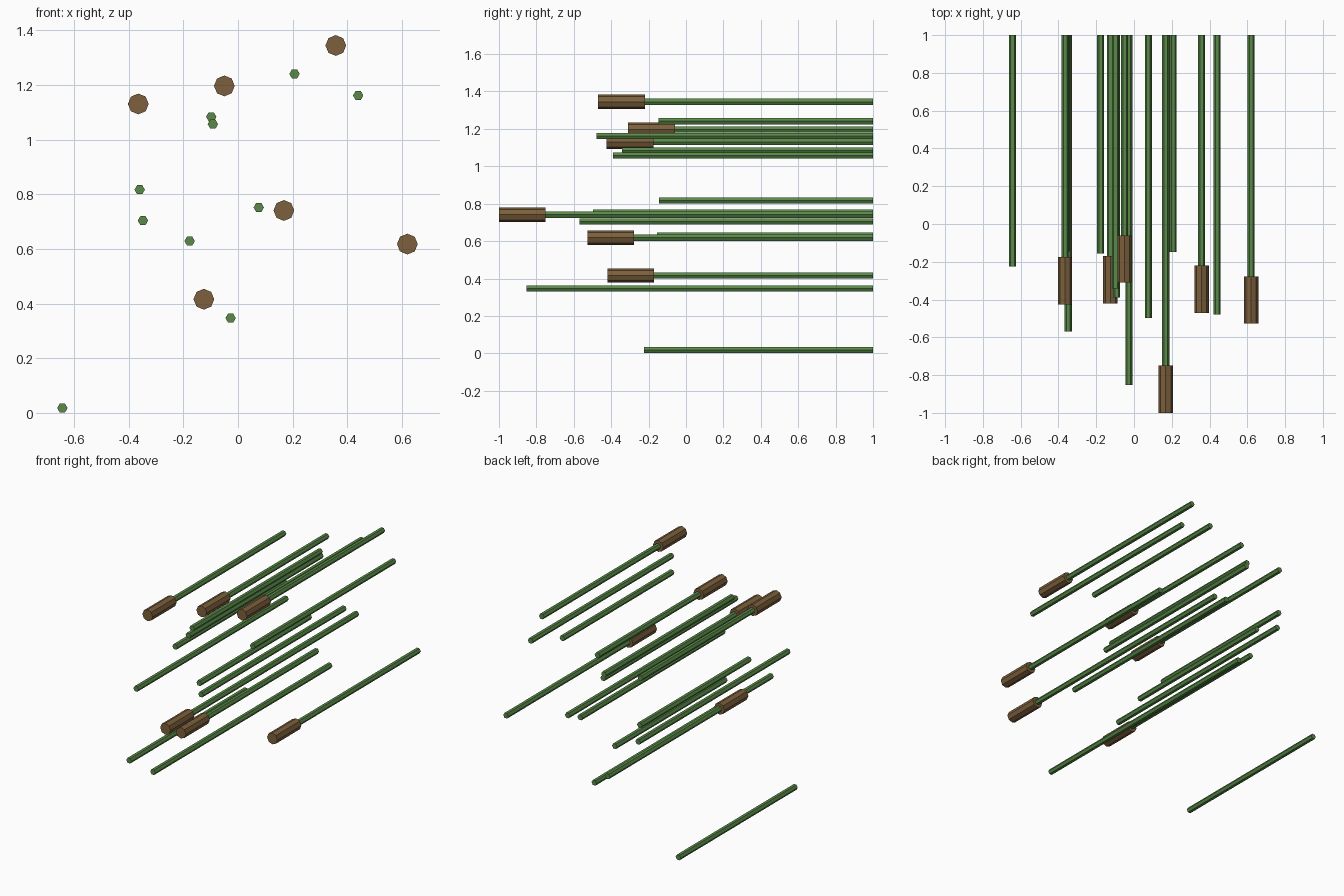
import bpy
from math import pi

if "Cube" in bpy.data.objects:
    bpy.data.objects.remove(bpy.data.objects["Cube"])


def material(name, rgb):
    m = bpy.data.materials.new(name)
    m.diffuse_color = (*rgb, 1)
    m.use_nodes = True
    m.node_tree.nodes["Principled BSDF"].inputs["Base Color"].default_value = m.diffuse_color
    return m


GREEN = material("stem_green", (0.10, 0.25, 0.065))
BROWN = material("head_brown", (0.20, 0.115, 0.045))
BACK = 1.0          # every stem ends on the same back plane
STEM_R, HEAD_R, HEAD_LEN = 0.019, 0.038, 0.25


def rod(name, x, z, y0, y1, radius, sides, mat):
    """Flat-faced prism along y with corners pointing to +x and -x."""
    bpy.ops.mesh.primitive_cylinder_add(vertices=sides, radius=radius, depth=y1 - y0)
    ob = bpy.context.object
    ob.name = name
    # turn the section so a corner lies on x, then lay the axis along y
    ob.rotation_euler = (pi / 2, pi / 2 if sides == 6 else 0, 0)
    ob.location = (x, (y0 + y1) / 2, z)
    if sides == 6:
        ob.rotation_euler = (0, 0, pi / 2)
        bpy.ops.object.transform_apply(location=False, rotation=True, scale=False)
        ob.rotation_euler = (pi / 2, 0, 0)
    ob.data.materials.append(mat)


# reeds with a thick head: x, z, front of head
headed = [(0.358, 1.345, -0.47), (-0.05, 1.197, -0.31), (-0.365, 1.131, -0.425),
          (0.168, 0.741, -1.0), (0.62, 0.618, -0.527), (-0.125, 0.416, -0.42)]
for i, (x, z, y) in enumerate(headed, 1):
    rod(f"reed_head_{i}", x, z, y, y + HEAD_LEN, HEAD_R, 8, BROWN)
    rod(f"reed_stem_{i}", x, z, y + HEAD_LEN, BACK, STEM_R, 6, GREEN)

# plain stalks: x, z, front tip
plain = [(0.207, 1.241, -0.147), (0.44, 1.162, -0.478), (-0.098, 1.084, -0.342),
         (-0.092, 1.057, -0.39), (-0.36, 0.817, -0.145), (-0.348, 0.704, -0.57),
         (0.076, 0.752, -0.497), (-0.177, 0.629, -0.155), (-0.027, 0.347, -0.853),
         (-0.643, 0.0175, -0.224)]
for i, (x, z, y) in enumerate(plain, 1):
    rod(f"stalk_{i}", x, z, y, BACK, STEM_R, 6, GREEN)
